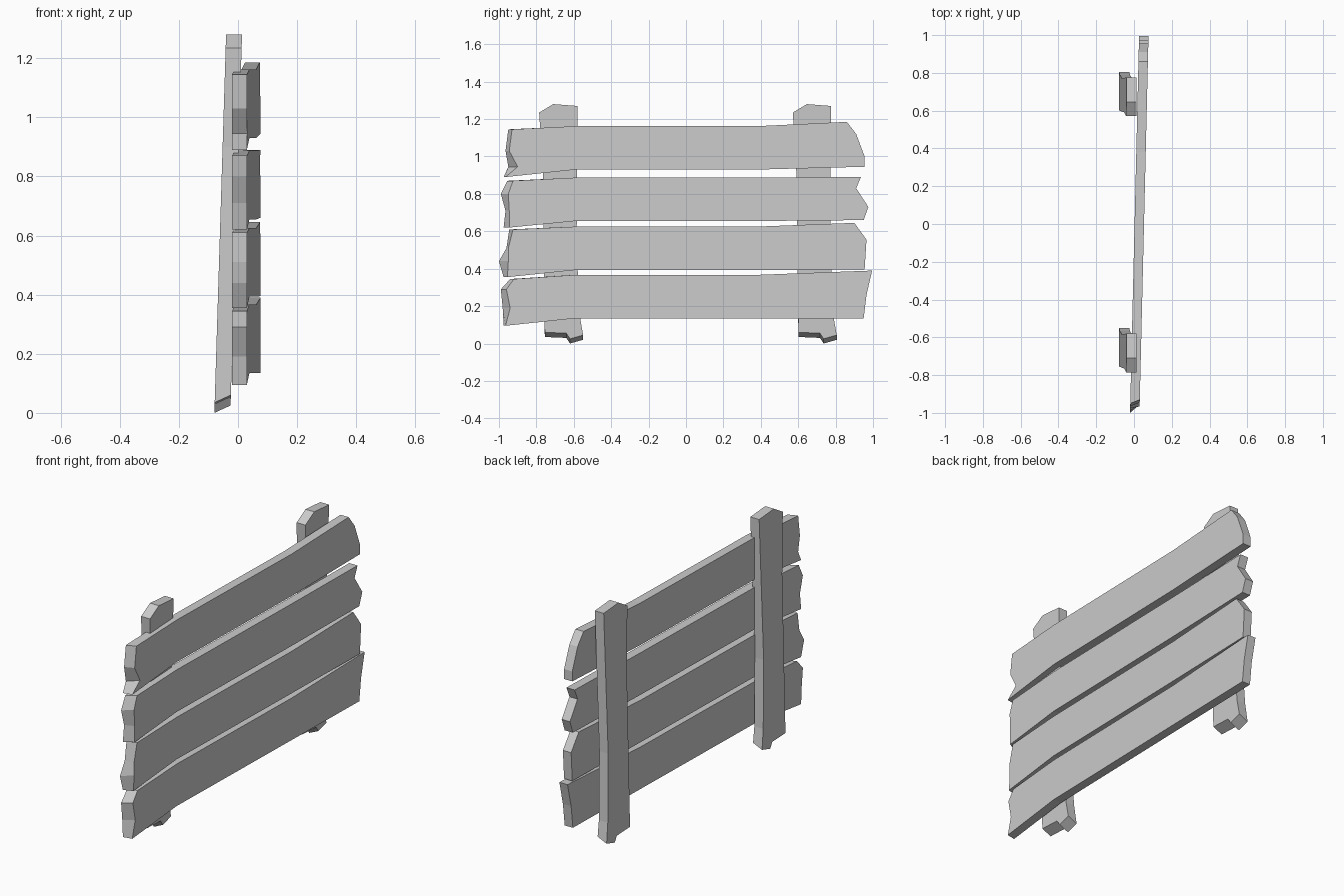
import bpy
import bmesh

cube = bpy.data.objects.get("Cube")
if cube:
    bpy.data.objects.remove(cube, do_unlink=True)

GREY = (0.6, 0.6, 0.6, 1.0)
wood = bpy.data.materials.new("plain grey wood")
wood.use_nodes = True
wood.diffuse_color = GREY
wood.node_tree.nodes["Principled BSDF"].inputs["Base Color"].default_value = GREY


def slab(name, back, front):
    """Join two matching outlines into a closed board."""
    bm = bmesh.new()
    rear = [bm.verts.new(p) for p in back]
    face = [bm.verts.new(p) for p in front]
    bm.faces.new(rear)
    bm.faces.new(face)
    for i in range(len(rear)):
        j = (i + 1) % len(rear)
        bm.faces.new((rear[i], rear[j], face[j], face[i]))
    bmesh.ops.recalc_face_normals(bm, faces=bm.faces)
    bmesh.ops.triangulate(bm, faces=[f for f in bm.faces if len(f.verts) > 4])
    mesh = bpy.data.meshes.new(name)
    bm.to_mesh(mesh)
    bm.free()
    mesh.materials.append(wood)
    obj = bpy.data.objects.new(name, mesh)
    bpy.context.collection.objects.link(obj)


def plank(name, low, near_end, far_end):
    """Rough board; near_end rows hold y, z and how far the end slopes in."""
    top = low + 0.232
    outline = near_end + [(-0.59, low, 0), (0.38, low, 0)]
    outline += [(y, z, 0) for y, z in far_end]
    outline += [(0.38, top, 0), (-0.59, top, 0)]
    back = [(0.003 + 0.024 * y, y, z) for y, z, s in outline]
    front = [(0.053 + 0.024 * (y + s), y + s, z) for y, z, s in outline]
    slab(name, back, front)


# Four horizontal planks with splintered ends
plank("top_plank", 0.93,
      [(-0.95, 1.145, 0.02), (-0.965, 1.03, 0.02),
       (-0.95, 0.945, 0.05), (-0.975, 0.89, 0.01)],
      [(0.955, 0.945), (0.955, 1.0), (0.91, 1.12), (0.86, 1.185)])
plank("upper_middle_plank", 0.655,
      [(-0.955, 0.87, 0.03), (-0.99, 0.80, 0.04),
       (-0.965, 0.71, 0.02), (-0.975, 0.62, 0.03)],
      [(0.95, 0.66), (0.975, 0.73), (0.91, 0.83), (0.935, 0.89)])
plank("lower_middle_plank", 0.393,
      [(-0.945, 0.61, 0.02), (-0.96, 0.51, 0.01),
       (-1.0, 0.44, 0.05), (-0.975, 0.355, 0.02)],
      [(0.955, 0.395), (0.965, 0.555), (0.90, 0.645)])
plank("bottom_plank", 0.135,
      [(-0.94, 0.345, 0.02), (-0.99, 0.29, 0.03),
       (-0.98, 0.19, 0.04), (-0.975, 0.095, 0.01)],
      [(0.95, 0.135), (0.965, 0.26), (0.995, 0.39)])

# Two leaning posts behind the planks, with chipped tops and sloping feet
POST = [(-0.105, 1.235), (-0.03, 1.28), (0.1, 1.27), (0.095, 0.5),
        (0.115, 0.13), (0.13, 0.02), (0.06, 0.0), (0.04, 0.03),
        (-0.075, 0.035), (-0.085, 0.9)]
for name, centre in (("right_post", -0.68), ("left_post", 0.676)):
    rear, face = [], []
    for y, z in POST:
        raised = z + (0.025 if z < 0.1 else 0)
        rear.append((-0.08 + 0.031 * z, centre + y, z))
        face.append((-0.026 + 0.031 * raised, centre + y, raised))
    slab(name, rear, face)
